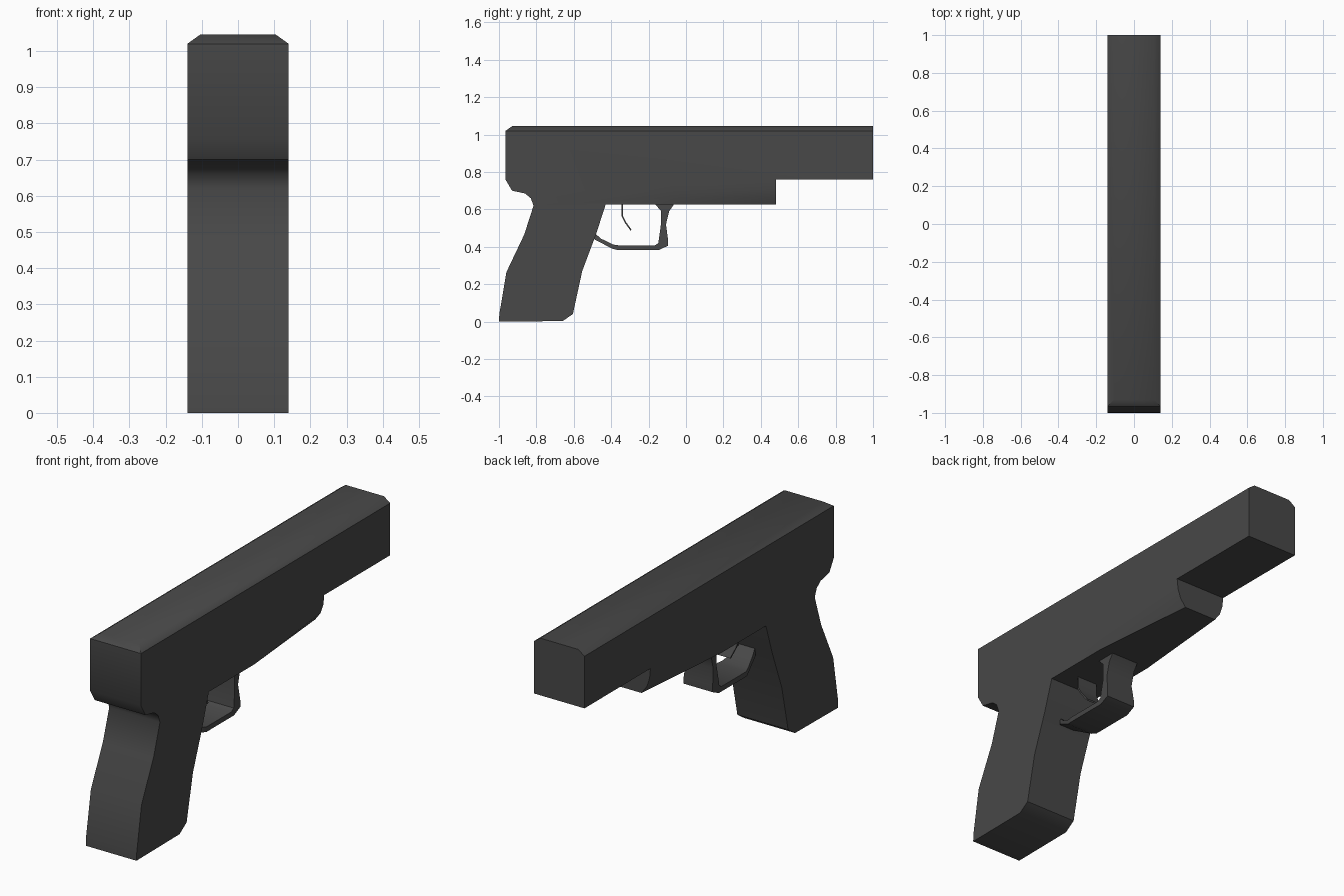
import bpy, bmesh, math

if "Cube" in bpy.data.objects:
    bpy.data.objects.remove(bpy.data.objects["Cube"])

mat = bpy.data.materials.new("charcoal grey")
mat.diffuse_color = (0.065, 0.065, 0.065, 1)
mat.use_nodes = True
mat.node_tree.nodes["Principled BSDF"].inputs["Base Color"].default_value = mat.diffuse_color


def finish(bm, name, angle=40):
    bmesh.ops.recalc_face_normals(bm, faces=bm.faces)
    mesh = bpy.data.meshes.new(name)
    bm.to_mesh(mesh)
    bm.free()
    mesh.materials.append(mat)
    ob = bpy.data.objects.new(name, mesh)
    bpy.context.collection.objects.link(ob)
    bpy.ops.object.select_all(action='DESELECT')
    ob.select_set(True)
    bpy.context.view_layer.objects.active = ob
    bpy.ops.object.shade_smooth_by_angle(angle=math.radians(angle))
    return ob


W = 0.14

# Body: slide, frame and grip as one mirrored outline
roof = [(0.105, -0.93, 1.045), (0.105, 1.0, 1.045)]
muzzle = [(W, 1.0, 1.02), (W, 1.0, 0.76)]
rail_front = [(W, 0.48, 0.76), (0.135, 0.48, 0.71), (0.12, 0.48, 0.665), (0.09, 0.48, 0.625)]
rail_back = [(W, -0.07, z) for _, _, z in rail_front]
grip = [(W, y, z) for y, z in [
    (-0.43, 0.625), (-0.48, 0.47), (-0.555, 0.27), (-0.605, 0.04), (-0.66, 0.003),
    (-1.0, 0.0), (-0.998, 0.04), (-0.96, 0.265), (-0.865, 0.465), (-0.815, 0.62),
    (-0.83, 0.66), (-0.86, 0.685), (-0.93, 0.70), (-0.965, 0.76), (-0.965, 1.02)]]

bm = bmesh.new()
sides = []
for s in (1, -1):
    r, m, f, b, g = [[bm.verts.new((s * x, y, z)) for x, y, z in part]
                     for part in (roof, muzzle, rail_front, rail_back, grip)]
    bm.faces.new(m + f[:1] + b + g)               # flat side
    bm.faces.new([r[0], r[1], m[0], g[-1]])       # slide chamfer
    for i in range(3):                            # tapering rail side
        bm.faces.new([f[i], f[i + 1], b[i + 1], b[i]])
    sides.append(r + m + f + b[-1:] + g)
right, left = sides
n = len(right)
for i in range(n):
    j = (i + 1) % n
    bm.faces.new([right[i], right[j], left[j], left[i]])
finish(bm, "pistol_body")


def band(name, outer, inner, widths):
    """Strip with an outer and inner path and a half width at each station."""
    bm = bmesh.new()
    rings = []
    for (oy, oz), (iy, iz), w in zip(outer, inner, widths):
        rings.append([bm.verts.new(p) for p in
                      ((w, oy, oz), (-w, oy, oz), (-w, iy, iz), (w, iy, iz))])
    for a, b in zip(rings, rings[1:]):
        for k in range(4):
            l = (k + 1) % 4
            bm.faces.new([a[k], a[l], b[l], b[k]])
    return finish(bm, name)


# Trigger guard
band("trigger_guard",
     [(-0.49, 0.44), (-0.476, 0.433), (-0.395, 0.39), (-0.365, 0.383), (-0.145, 0.383),
      (-0.096, 0.406), (-0.096, 0.438), (-0.107, 0.52), (-0.09, 0.59), (-0.065, 0.626)],
     [(-0.49, 0.475), (-0.455, 0.444), (-0.39, 0.412), (-0.36, 0.408), (-0.165, 0.408),
      (-0.148, 0.42), (-0.145, 0.44), (-0.134, 0.52), (-0.134, 0.594), (-0.165, 0.626)],
     [0.04, 0.05, 0.07, 0.08, 0.08, 0.08, 0.08, 0.075, 0.075, 0.075])

# Trigger blade
path = [(-0.345, 0.626), (-0.345, 0.565), (-0.328, 0.53), (-0.297, 0.487)]
band("trigger", path, [(y + 0.007, z + 0.003) for y, z in path], [0.055, 0.055, 0.05, 0.04])
